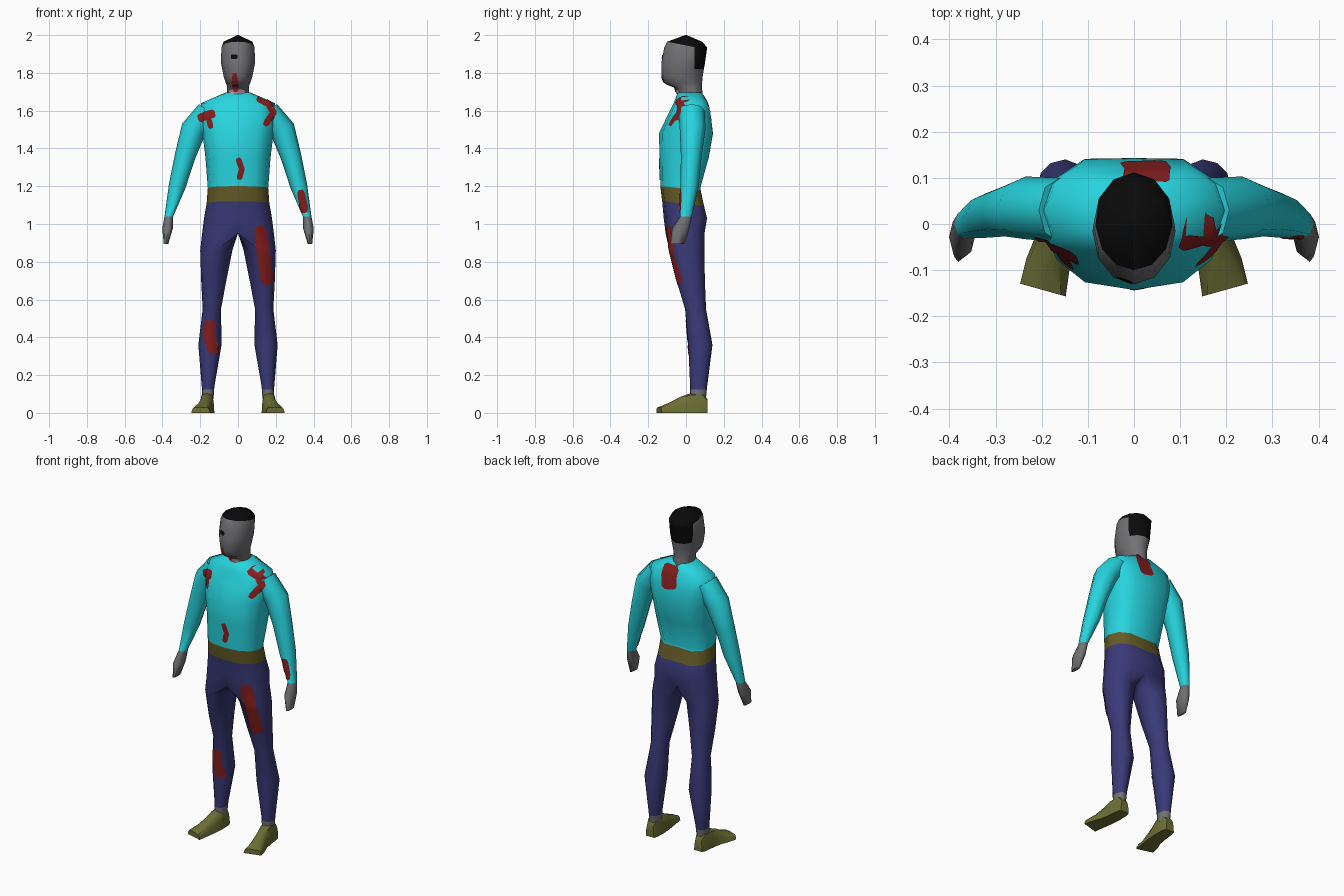
import bpy, bmesh, math
from mathutils import Vector

if "Cube" in bpy.data.objects:
    bpy.data.objects.remove(bpy.data.objects["Cube"])


def material(name, rgb):
    m = bpy.data.materials.new(name)
    m.diffuse_color = (*rgb, 1)
    m.use_nodes = True
    m.node_tree.nodes["Principled BSDF"].inputs["Base Color"].default_value = m.diffuse_color
    return m


CYAN = material("cyan shirt", (0.02, 0.66, 0.73))
NAVY = material("navy trousers", (0.042, 0.042, 0.19))
BELT = material("brown belt", (0.13, 0.105, 0.02))
SHOE = material("olive shoe", (0.15, 0.16, 0.035))
SKIN = material("grey skin", (0.17, 0.165, 0.175))
HAIR = material("black hair", (0.003, 0.003, 0.003))
RED = material("dark red stain", (0.24, 0.013, 0.013))
PINK = material("pale pink skin", (0.55, 0.3, 0.4))


def loft(name, rings, mats, cuts=(), rule=None, angle=80):
    """Skin a list of rings, cut along planes, colour by rule, mirror in x."""
    bm = bmesh.new()
    rows = [[bm.verts.new(p) for p in ring] for ring in rings]
    n = len(rows[0])
    for a, b in zip(rows, rows[1:]):
        for i in range(n):
            j = (i + 1) % n
            bm.faces.new((a[i], a[j], b[j], b[i]))
    bm.faces.new(rows[0])
    bm.faces.new(rows[-1])
    bmesh.ops.recalc_face_normals(bm, faces=bm.faces)
    # open the inner wall on the mirror plane
    wall = [f for f in bm.faces if all(abs(v.co.x) < 1e-5 for v in f.verts)]
    bmesh.ops.delete(bm, geom=wall, context='FACES')
    for co, no in cuts:
        geom = bm.verts[:] + bm.edges[:] + bm.faces[:]
        bmesh.ops.bisect_plane(bm, geom=geom, plane_co=co, plane_no=no)
    if rule:
        for f in bm.faces:
            f.material_index = rule(f.calc_center_median())
    me = bpy.data.meshes.new(name)
    bm.to_mesh(me)
    bm.free()
    for m in mats:
        me.materials.append(m)
    ob = bpy.data.objects.new(name, me)
    bpy.context.collection.objects.link(ob)
    bpy.ops.object.select_all(action='DESELECT')
    ob.select_set(True)
    bpy.context.view_layer.objects.active = ob
    bpy.ops.object.shade_smooth_by_angle(angle=math.radians(angle))
    mod = ob.modifiers.new("mirror", 'MIRROR')
    mod.merge_threshold = 0.0005
    return ob


def half_ring(z, x_in, xc, x_out, yf, yb, e=1.0, groove=0.0):
    """Ring split at xc: rounded outer side, inner side reaching x_in."""
    angles = [-90 + 30 * i for i in range(7)] + [135, 180, 225]
    cy, ry, pts = (yf + yb) / 2, (yb - yf) / 2, []
    for t in angles:
        c, s = math.cos(math.radians(t)), math.sin(math.radians(t))
        cx = 0 if abs(c) < 1e-6 else abs(c) ** e
        x = xc + (cx * (x_out - xc) if c > 0 else -cx * (xc - x_in))
        y = cy + ry * math.copysign(abs(s) ** e, s)
        if t == 90:
            y -= groove
        pts.append((x, y, z))
    return pts


# torso, pelvis and legs: (z, half width, front y, back y)
torso = [(1.695, 0.068, -0.045, 0.09), (1.64, 0.195, -0.065, 0.125),
         (1.57, 0.205, -0.10, 0.145), (1.48, 0.188, -0.143, 0.158),
         (1.35, 0.172, -0.14, 0.135), (1.19, 0.16, -0.135, 0.088),
         (1.11, 0.166, -0.125, 0.105), (1.03, 0.18, -0.118, 0.125),
         (0.95, 0.19, -0.108, 0.11)]
# legs: (z, inner x, outer x, front y, back y)
legs = [(0.86, 0.03, 0.20, -0.088, 0.097), (0.70, 0.062, 0.195, -0.05, 0.10),
        (0.55, 0.09, 0.187, -0.005, 0.106), (0.36, 0.087, 0.21, 0.012, 0.14),
        (0.14, 0.125, 0.192, 0.022, 0.112), (0.07, 0.13, 0.188, 0.022, 0.105)]
rings = [half_ring(z, 0, 0, w, f, b, 0.82, 0.015) for z, w, f, b in torso]
rings += [half_ring(z, a, (a + b) / 2, b, f, k, 0.92) for z, a, b, f, k in legs]


def body_colour(c):
    s = c.z + 0.1 * c.y
    return 0 if s > 1.187 else 1 if s > 1.107 else 2 if c.z > 0.125 else 3


tilt = (0, 0.1, 1)
loft("torso_and_legs", rings, [CYAN, BELT, NAVY, SKIN],
     [((0, 0, 1.187), tilt), ((0, 0, 1.107), tilt), ((0, 0, 0.125), (0, 0, 1))],
     body_colour)

# head and neck: (z, half width, front y, back y)
head = [(2.0, 0.004, -0.004, 0.004), (1.965, 0.076, -0.10, 0.085),
        (1.935, 0.088, -0.115, 0.112), (1.85, 0.09, -0.131, 0.10),
        (1.78, 0.076, -0.128, 0.088), (1.745, 0.064, -0.115, 0.085),
        (1.725, 0.057, -0.06, 0.085), (1.67, 0.06, -0.042, 0.088)]


def head_colour(c):
    back = c.y > 0.045 and c.z > 1.82
    return 1 if back or c.z + 0.2 * c.y > 1.945 else 0


loft("head", [half_ring(z, 0, 0, w, f, b) for z, w, f, b in head], [SKIN, HAIR],
     [((0, 0, 1.945), (0, 0.2, 1)), ((0, 0.045, 0), (0, 1, 0)),
      ((0, 0, 1.82), (0, 0, 1))], head_colour)

# arms and hands: (centre, sideways radius, depth radius)
arm = [((0.16, 0.03, 1.60), 0.058, 0.07), ((0.235, 0.035, 1.50), 0.068, 0.068),
       ((0.28, 0.028, 1.36), 0.055, 0.055), ((0.322, 0.018, 1.20), 0.045, 0.048),
       ((0.366, 0.0, 1.04), 0.023, 0.031), ((0.373, -0.028, 0.975), 0.028, 0.046),
       ((0.381, -0.045, 0.895), 0.012, 0.037)]
rings = []
for i, (c, rs, ry) in enumerate(arm):
    t = Vector(arm[min(i + 1, 6)][0]) - Vector(arm[max(i - 1, 0)][0])
    side = Vector((-t.z, 0, t.x)).normalized()
    if i > 3:
        side = Vector((1, 0, 0))
    rings.append([Vector(c) + side * rs * math.cos(a) + Vector((0, ry * math.sin(a), 0))
                  for a in (k * math.pi / 4 for k in range(8))])
loft("arms", rings, [CYAN, SKIN], (), lambda c: 0 if c.z > 1.04 else 1)

# shoes: (y, inner x, outer x, height, top inset)
shoe = [(0.115, 0.135, 0.19, 0.07, 0.008), (0.09, 0.127, 0.198, 0.105, 0.008),
        (0.025, 0.125, 0.205, 0.105, 0.012), (-0.03, 0.13, 0.215, 0.085, 0.022),
        (-0.10, 0.14, 0.233, 0.055, 0.022), (-0.157, 0.148, 0.247, 0.03, 0.01)]
rings = []
for y, a, b, h, k in shoe:
    skew = 0.28 if y < -0.05 else 0
    prof = [(a, 0), (b, 0), (b - k * 0.3, h * 0.5), (b - k, h * 0.9),
            ((a + b) / 2, h), (a + k, h * 0.9), (a + k * 0.3, h * 0.5)]
    rings.append([(x, y + skew * (x - a), z) for x, z in prof])
loft("shoes", rings, [SHOE], angle=50)

# painted stains: thin plates wrapped onto the surface
bpy.context.view_layer.update()
deps = bpy.context.evaluated_depsgraph_get()


def stain(name, path, width, mat=RED, front=True, steps=8, across=5):
    d = Vector((0, 1 if front else -1, 0))
    pts = [Vector(p) for p in path]
    line = [a.lerp(b, i / steps) for a, b in zip(pts, pts[1:]) for i in range(steps)]
    line.append(pts[-1])
    hits = []
    for i, p in enumerate(line):
        t = (line[min(i + 2, len(line) - 1)] - line[max(i - 2, 0)]).normalized()
        nrm = Vector((-t.y, t.x))
        end = min(i, len(line) - 1 - i)
        w = width * (0.6, 0.85)[end] if end < 2 else width
        row = []
        for j in range(across):
            q = p + nrm * w * (j / (across - 1) - 0.5)
            ok, loc, n, *_ = bpy.context.scene.ray_cast(
                deps, Vector((q.x, 0, q.y)) - d * 2, d)
            row.append(loc + n * 0.003 - d * 0.001 if ok else None)
        hits.append(row)
    bm = bmesh.new()
    vs = [[bm.verts.new(h) if h else None for h in row] for row in hits]
    for a, b in zip(vs, vs[1:]):
        for j in range(across - 1):
            quad = (a[j], a[j + 1], b[j + 1], b[j])
            if all(quad):
                f = bm.faces.new(quad)
                f.smooth = True
                f.normal_update()
                if f.normal.dot(d) > 0:
                    f.normal_flip()
    me = bpy.data.meshes.new(name)
    bm.to_mesh(me)
    bm.free()
    me.materials.append(mat)
    bpy.context.collection.objects.link(bpy.data.objects.new(name, me))


stain("collar_patch", [(-0.045, 1.70), (0.035, 1.70)], 0.025, PINK)
stain("chest_stain", [(0.10, 1.665), (0.16, 1.635), (0.187, 1.59), (0.14, 1.52)], 0.035)
stain("shoulder_stain", [(-0.21, 1.555), (-0.165, 1.575), (-0.12, 1.585)], 0.045)
stain("shoulder_drip", [(-0.155, 1.56), (-0.14, 1.505)], 0.03)
stain("belly_stain", [(0.0, 1.35), (0.02, 1.29), (0.005, 1.235)], 0.03)
stain("thigh_stain", [(0.115, 0.99), (0.138, 0.82), (0.155, 0.68)], 0.068)
stain("shin_stain", [(-0.148, 0.49), (-0.15, 0.40), (-0.125, 0.315)], 0.06)
stain("forearm_stain", [(0.33, 1.18), (0.355, 1.06)], 0.04)
stain("throat_stain", [(-0.017, 1.80), (-0.012, 1.70)], 0.03)
stain("back_stain", [(0.025, 1.68), (0.03, 1.62), (0.015, 1.55)], 0.10, front=False)
stain("eye_mark", [(-0.037, 1.885), (-0.002, 1.885)], 0.025, HAIR)
